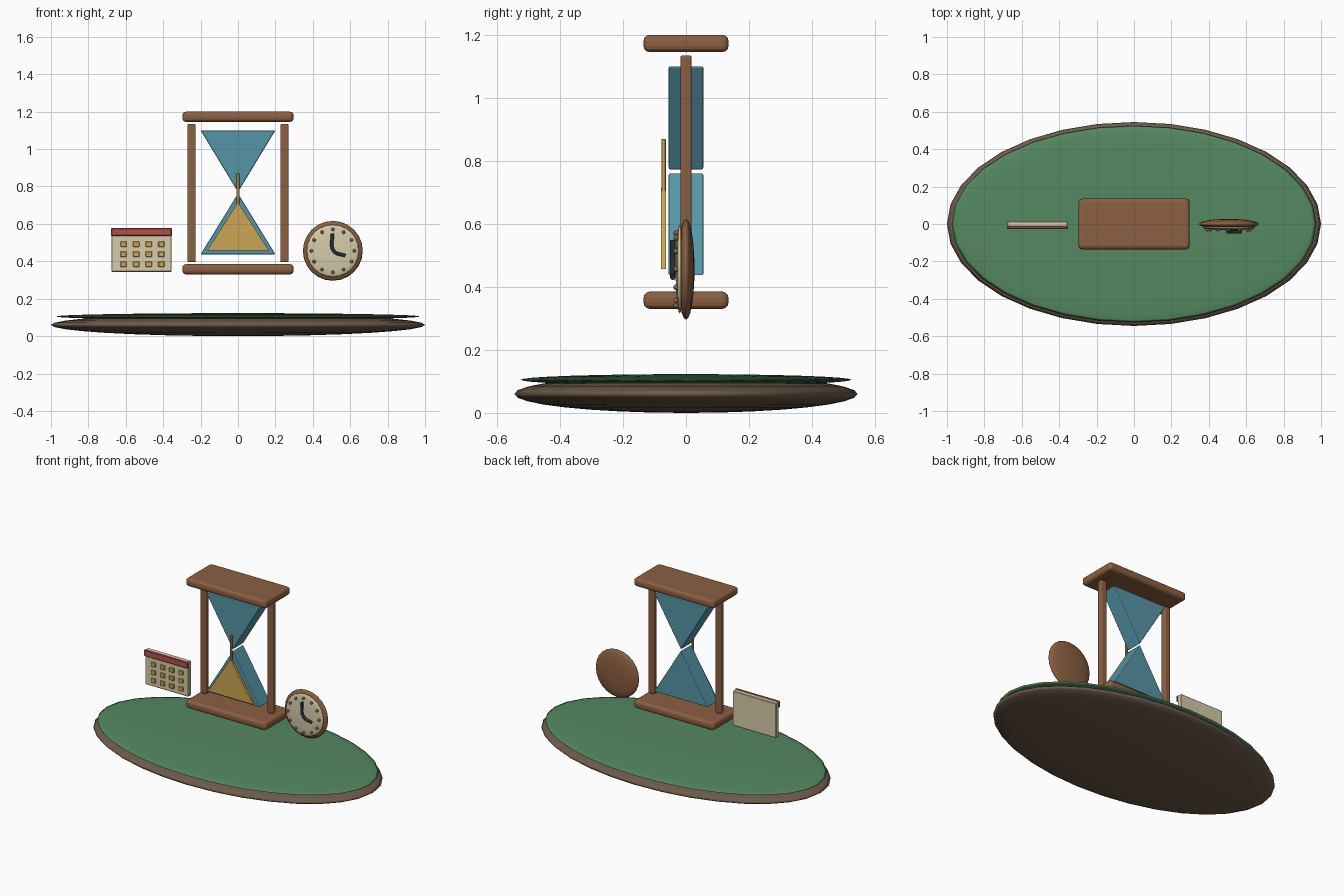
import bpy, bmesh, math
from mathutils import Matrix, Vector

if "Cube" in bpy.data.objects:
    bpy.data.objects.remove(bpy.data.objects["Cube"])


def material(name, rgb):
    m = bpy.data.materials.new(name)
    m.diffuse_color = (*rgb, 1)
    m.use_nodes = True
    m.node_tree.nodes["Principled BSDF"].inputs["Base Color"].default_value = m.diffuse_color
    return m


WOOD = material("wood", (0.26, 0.115, 0.053))
EARTH = material("earth", (0.155, 0.105, 0.068))
GREEN = material("green", (0.09, 0.25, 0.12))
TEAL = material("teal", (0.09, 0.30, 0.38))
CREAM = material("cream", (0.67, 0.60, 0.40))
GOLD = material("gold", (0.61, 0.38, 0.085))
RED = material("red", (0.46, 0.08, 0.07))
DARK = material("dark", (0.02, 0.03, 0.038))


def finish(name, bm, mat, loc, bevel=0, segments=3, smooth=False):
    bmesh.ops.recalc_face_normals(bm, faces=bm.faces)
    if bevel:
        bmesh.ops.bevel(bm, geom=bm.edges[:], offset=bevel, segments=segments,
                        profile=0.5, affect='EDGES', clamp_overlap=True)
    for f in bm.faces:
        f.smooth = smooth
    me = bpy.data.meshes.new(name)
    bm.to_mesh(me)
    bm.free()
    me.materials.append(mat)
    ob = bpy.data.objects.new(name, me)
    ob.location = loc
    bpy.context.collection.objects.link(ob)
    return ob


def box(name, loc, size, mat, bevel=0, segments=3):
    bm = bmesh.new()
    bmesh.ops.create_cube(bm, size=1)
    bmesh.ops.scale(bm, vec=size, verts=bm.verts)
    return finish(name, bm, mat, loc, bevel, segments)


def lens(name, loc, radii, mat, segs=32, rings=16, facing_front=False):
    # Flattened sphere; the pole points up, or to the front
    bm = bmesh.new()
    bmesh.ops.create_uvsphere(bm, u_segments=segs, v_segments=rings, radius=1)
    if facing_front:
        bmesh.ops.rotate(bm, cent=(0, 0, 0), verts=bm.verts,
                         matrix=Matrix.Rotation(math.pi / 2, 3, 'X'))
    bmesh.ops.scale(bm, vec=radii, verts=bm.verts)
    return finish(name, bm, mat, loc, smooth=True)


def prism(name, outline, y0, y1, mat, bevel=0):
    # Extrude an x-z outline from y0 to y1
    bm = bmesh.new()
    face = bm.faces.new([bm.verts.new((x, y0, z)) for x, z in outline])
    ext = bmesh.ops.extrude_face_region(bm, geom=[face])
    moved = [g for g in ext["geom"] if isinstance(g, bmesh.types.BMVert)]
    bmesh.ops.translate(bm, vec=(0, y1 - y0, 0), verts=moved)
    return finish(name, bm, mat, (0, 0, 0), bevel, 2)


# Oval base with a green top
lens("base", (0, 0, 0.06), (1.0, 0.545, 0.06), EARTH)
lens("base_top", (0, 0, 0.105), (0.975, 0.525, 0.018), GREEN)

# Hourglass frame
for name, z in (("lower_plate", 0.3575), ("upper_plate", 1.1725)):
    box(name, (0, 0, z), (0.595, 0.27, 0.055), WOOD, 0.02)
for name, x in (("left_post", -0.248), ("right_post", 0.248)):
    box(name, (x, 0, 0.765), (0.044, 0.036, 0.74), WOOD, 0.008)

# Glass bulbs and sand
prism("upper_glass", [(-0.2, 1.1), (0.2, 1.1), (0, 0.77)], -0.056, 0.056, TEAL, 0.006)
prism("lower_glass", [(-0.2, 0.437), (0.2, 0.437), (0, 0.763)], -0.056, 0.056, TEAL, 0.006)
prism("sand_pile", [(-0.165, 0.457), (0.165, 0.457), (0, 0.715)], -0.079, -0.063, GOLD)
box("sand_stream", (0, -0.071, 0.78), (0.015, 0.015, 0.18), GOLD, 0.003, 1)

# Calendar: page, header and a grid of days
box("calendar_page", (-0.516, 0, 0.459), (0.322, 0.032, 0.232), CREAM, 0.004, 1)
box("calendar_header", (-0.516, -0.02, 0.557), (0.326, 0.016, 0.042), RED, 0.004, 1)
for row in range(3):
    for col in range(4):
        box(f"calendar_day_{row}_{col}",
            (-0.612 + col * 0.0675, -0.018, 0.385 + row * 0.0535),
            (0.034, 0.012, 0.03), GOLD, 0.003, 1)

# Clock: case, face, hour dots
CX, CZ = 0.507, 0.456
lens("clock_case", (CX, 0, CZ), (0.16, 0.027, 0.16), WOOD, 24, 12, True)
lens("clock_face", (CX, -0.02, CZ), (0.14, 0.013, 0.14), CREAM, 24, 12, True)
for i in range(12):
    a = i * math.tau / 12
    lens(f"hour_dot_{i}", (CX + 0.115 * math.sin(a), -0.031, CZ + 0.115 * math.cos(a)),
         (0.009, 0.009, 0.009), WOOD, 12, 8, True)

# Clock hands as one bent tube
curve = bpy.data.curves.new("clock_hands", 'CURVE')
curve.dimensions = '3D'
curve.bevel_depth = 0.009
curve.bevel_resolution = 2
curve.use_fill_caps = True
spline = curve.splines.new('BEZIER')
spline.bezier_points.add(2)
for p, (x, z) in zip(spline.bezier_points, ((0.504, 0.548), (0.512, 0.456), (0.574, 0.43))):
    p.co = Vector((x, -0.042, z))
    p.handle_left_type = p.handle_right_type = 'AUTO'
curve.materials.append(DARK)
bpy.context.collection.objects.link(bpy.data.objects.new("clock_hands", curve))
